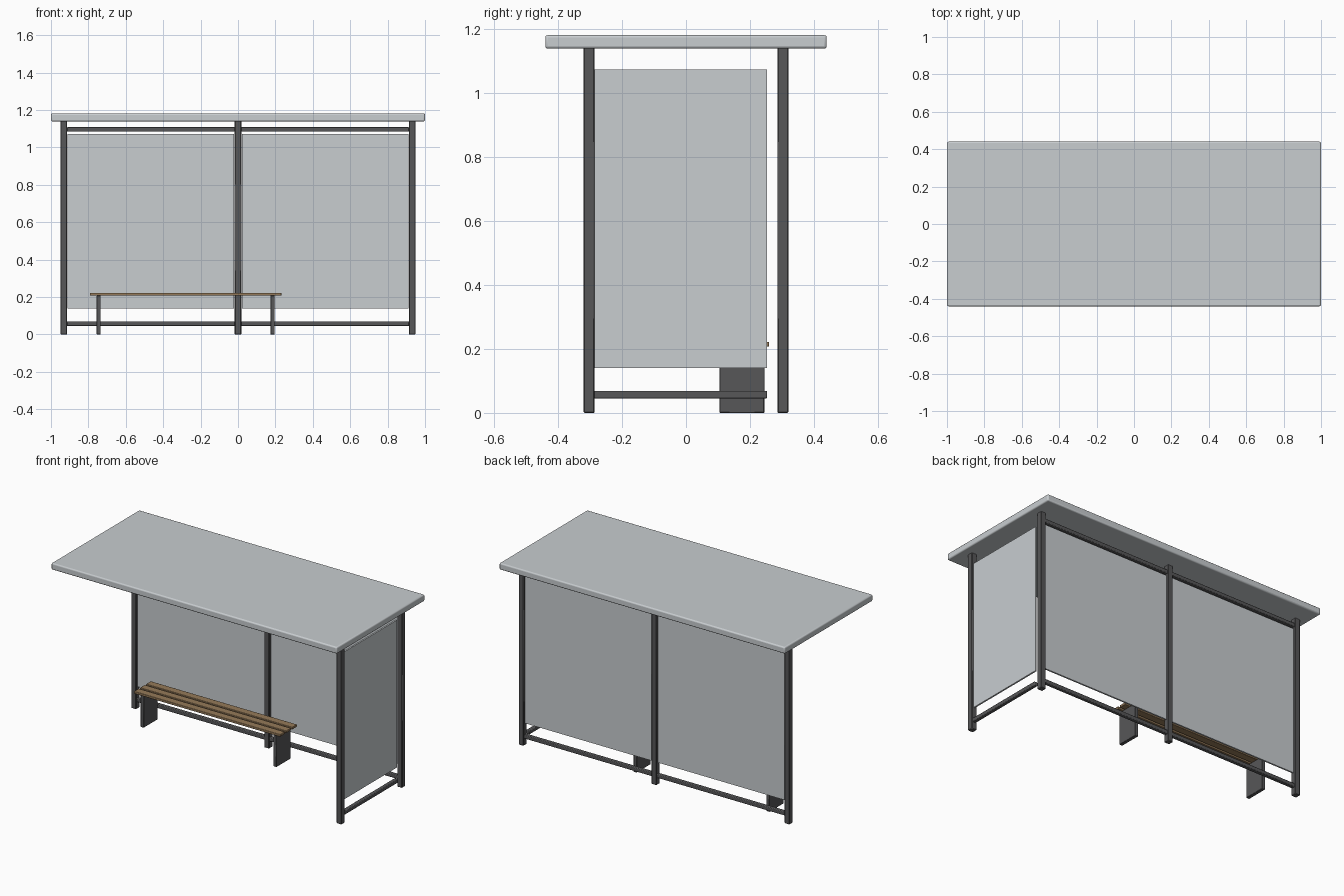
import bpy

if "Cube" in bpy.data.objects:
    bpy.data.objects.remove(bpy.data.objects["Cube"])


def material(name, rgb):
    m = bpy.data.materials.new(name)
    m.diffuse_color = (*rgb, 1.0)
    m.use_nodes = True
    m.node_tree.nodes["Principled BSDF"].inputs["Base Color"].default_value = m.diffuse_color
    return m


ROOF = material("pale grey roof", (0.58, 0.61, 0.63))
GLASS = material("pale grey panel", (0.58, 0.61, 0.63))
FRAME = material("dark grey metal", (0.095, 0.095, 0.098))
WOOD = material("brown wood", (0.30, 0.195, 0.10))


def box(name, xs, ys, zs, mat, bevel=0.0, segments=2):
    """Box from its min/max extents, with optional rounded edges."""
    bpy.ops.mesh.primitive_cube_add(
        size=1, location=[sum(r) / 2 for r in (xs, ys, zs)])
    ob = bpy.context.object
    ob.name = name
    ob.scale = [r[1] - r[0] for r in (xs, ys, zs)]
    bpy.ops.object.transform_apply(location=False, rotation=False, scale=True)
    ob.data.materials.append(mat)
    if bevel:
        mod = ob.modifiers.new("bevel", 'BEVEL')
        mod.width = bevel
        mod.segments = segments
        bpy.ops.object.shade_smooth_by_angle()
    return ob


def around(c, size):
    return (c - size / 2, c + size / 2)


POST, RAIL, PANE = 0.035, 0.024, 0.01
PX, PY = 0.931, 0.303

# Roof slab
box("roof", (-1, 1), (-0.44, 0.44), (1.139, 1.181), ROOF, 0.008, 3)

# Posts: three at the back, one at the front right
for name, x, y in (("back_left_post", -PX, PY), ("back_middle_post", 0, PY),
                   ("back_right_post", PX, PY), ("front_right_post", PX, -PY)):
    box(name, around(x, POST), around(y, POST), (0, 1.142), FRAME, 0.003, 1)

# Back rails
for name, z in (("back_bottom_rail", 0.057), ("back_top_rail", 1.096)):
    box(name, (-0.915, 0.915), around(PY, RAIL), around(z, RAIL), FRAME, 0.004)

# Back panels
for name, x0, x1 in (("back_left_panel", -0.911, -0.021),
                     ("back_right_panel", 0.021, 0.911)):
    box(name, (x0, x1), around(PY, PANE), (0.14, 1.073), GLASS)

# Side panel and rail, stopping short of the back post
box("side_panel", around(PX, PANE), (-0.287, 0.254), (0.14, 1.073), GLASS)
box("side_bottom_rail", around(PX, RAIL), (-0.29, 0.254), around(0.057, RAIL),
    FRAME, 0.004)

# Bench: three slats on two plate legs
for i in range(3):
    box(f"seat_slat_{i + 1}", (-0.792, 0.232), around(0.175 + (i - 1) * 0.0605, 0.048),
        (0.207, 0.222), WOOD, 0.003)
for name, x in (("left_bench_leg", -0.745), ("right_bench_leg", 0.185)):
    box(name, around(x, 0.022), (0.105, 0.245), (0, 0.208), FRAME, 0.002, 1)
